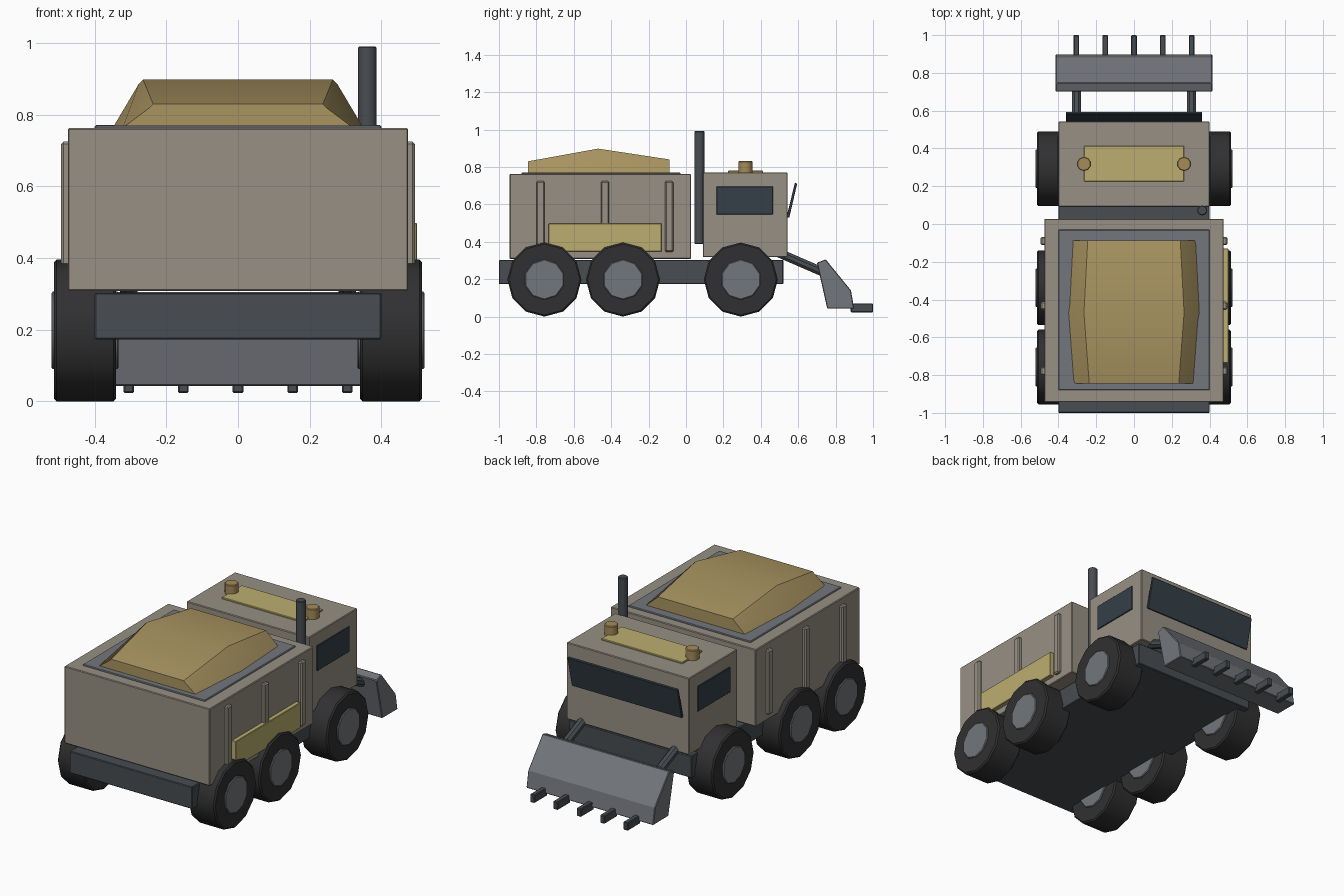
import bpy, bmesh
from math import radians, pi
from mathutils import Vector, Matrix

if "Cube" in bpy.data.objects:
    bpy.data.objects.remove(bpy.data.objects["Cube"])


def material(name, rgb):
    m = bpy.data.materials.new(name)
    m.diffuse_color = (*rgb, 1)
    m.use_nodes = True
    m.node_tree.nodes["Principled BSDF"].inputs["Base Color"].default_value = m.diffuse_color
    return m


PAINT = material("taupe_paint", (0.31, 0.28, 0.23))
DARK = material("dark_steel", (0.065, 0.075, 0.085))
STEEL = material("grey_steel", (0.17, 0.18, 0.20))
RUBBER = material("rubber", (0.03, 0.03, 0.032))
GLASS = material("glass", (0.035, 0.05, 0.065))
YELLOW = material("yellow_panel", (0.50, 0.42, 0.16))
SAND = material("sand", (0.40, 0.30, 0.12))
AMBER = material("amber", (0.38, 0.26, 0.10))


def finish(name, bm, mat, bevel=0.0, smooth=False):
    bmesh.ops.recalc_face_normals(bm, faces=bm.faces)
    me = bpy.data.meshes.new(name)
    bm.to_mesh(me)
    bm.free()
    me.materials.append(mat)
    if smooth:
        for p in me.polygons:
            p.use_smooth = True
        me.set_sharp_from_angle(angle=radians(40))
    ob = bpy.data.objects.new(name, me)
    bpy.context.collection.objects.link(ob)
    if bevel:
        b = ob.modifiers.new("bevel", 'BEVEL')
        b.width = bevel
        b.segments = 1
        b.limit_method = 'ANGLE'
        b.angle_limit = radians(50)
    return ob


def box(name, x, y, z, mat, bevel=0.004):
    bm = bmesh.new()
    lo, hi = Vector((x[0], y[0], z[0])), Vector((x[1], y[1], z[1]))
    bmesh.ops.create_cube(bm, size=1, matrix=Matrix.Translation((lo + hi) / 2)
                          @ Matrix.Diagonal((*(hi - lo), 1)))
    return finish(name, bm, mat, bevel)


def rod(name, a, b, r, sides, mat, bevel=0.0, spin=0.0):
    a, b = Vector(a), Vector(b)
    d = b - a
    bm = bmesh.new()
    m = (Matrix.Translation((a + b) / 2) @ d.to_track_quat('Z', 'Y').to_matrix().to_4x4()
         @ Matrix.Rotation(spin, 4, 'Z'))
    bmesh.ops.create_cone(bm, cap_ends=True, segments=sides, radius1=r, radius2=r,
                          depth=d.length, matrix=m)
    return finish(name, bm, mat, bevel, True)


def loft(name, rings, mat, bevel=0.0, smooth=False):
    bm = bmesh.new()
    rows = [[bm.verts.new(p) for p in ring] for ring in rings]
    n = len(rows[0])
    for p, q in zip(rows, rows[1:]):
        for i in range(n):
            j = (i + 1) % n
            bm.faces.new((p[i], p[j], q[j], q[i]))
    bm.faces.new(rows[0])
    bm.faces.new(rows[-1])
    return finish(name, bm, mat, bevel, smooth)


def extrude_x(name, profile, half, mat, bevel=0.004):
    return loft(name, [[(x, y, z) for y, z in profile] for x in (-half, half)], mat, bevel)


# Chassis, load box and cab
box("chassis", (-0.40, 0.40), (-1.0, 0.52), (0.175, 0.305), DARK)
box("load_box", (-0.475, 0.475), (-0.943, 0.027), (0.31, 0.765), PAINT)
box("load_bed", (-0.40, 0.40), (-0.88, -0.03), (0.74, 0.772), STEEL)
box("cab", (-0.40, 0.40), (0.09, 0.543), (0.32, 0.773), PAINT)

# Sand heap: lofted trapezoid sections with the peak in the middle
heap = []
for y, base, top, z in ((-0.845, 0.322, 0.237, 0.832), (-0.47, 0.35, 0.265, 0.90),
                        (-0.088, 0.33, 0.245, 0.842)):
    shoulder = z - 0.012
    heap.append([(-base, y, 0.765), (-top - 0.012, y, shoulder), (-top, y, z),
                 (top, y, z), (top + 0.012, y, shoulder), (base, y, 0.765)])
loft("sand_heap", heap, SAND, 0, True)

# Windscreen leaning forward, roof panel and side panel
extrude_x("windscreen", [(0.538, 0.535), (0.552, 0.53), (0.594, 0.712), (0.582, 0.717)],
          0.36, GLASS, 0.002)
box("roof_panel", (-0.265, 0.265), (0.225, 0.413), (0.76, 0.782), YELLOW, 0.003)
box("side_panel", (0.47, 0.50), (-0.735, -0.13), (0.35, 0.50), YELLOW, 0.003)

# Exhaust
rod("exhaust", (0.361, 0.072, 0.39), (0.361, 0.072, 0.993), 0.027, 10, DARK, 0.004)

for side, s in (("left", -1), ("right", 1)):
    # Side window, beacon and loader arm
    box(f"{side}_window", sorted((s * 0.39, s * 0.405)), (0.162, 0.465), (0.548, 0.698),
        GLASS, 0.003)
    rod(f"{side}_beacon", (s * 0.265, 0.318, 0.765), (s * 0.265, 0.318, 0.833), 0.038, 10,
        AMBER, 0.004)
    rod(f"{side}_loader_arm", (s * 0.305, 0.49, 0.345), (s * 0.305, 0.76, 0.228), 0.026, 8,
        DARK, 0, pi / 8)
    # Load box ribs
    for i, y in enumerate((-0.778, -0.433, -0.09)):
        box(f"{side}_rib_{i + 1}", sorted((s * 0.465, s * 0.494)), (y - 0.022, y + 0.022),
            (0.347, 0.727), PAINT, 0.007)
    # Wheels with hubs
    for i, y in enumerate((-0.757, -0.337, 0.293)):
        rod(f"{side}_tyre_{i + 1}", (s * 0.34, y, 0.2), (s * 0.514, y, 0.2), 0.198, 12,
            RUBBER, 0.008)
        rod(f"{side}_hub_{i + 1}", (s * 0.333, y, 0.2), (s * 0.521, y, 0.2), 0.108, 10,
            STEEL, 0.004)

# Loader bucket and teeth
extrude_x("bucket", [(0.70, 0.29), (0.747, 0.308), (0.882, 0.142), (0.899, 0.045),
                     (0.755, 0.045)], 0.415, STEEL)
for i in range(5):
    x = (i - 2) * 0.1525
    box(f"bucket_tooth_{i + 1}", (x - 0.015, x + 0.015), (0.88, 1.0), (0.025, 0.073), DARK)

# Stand the model exactly on the ground
for ob in bpy.context.collection.objects:
    ob.location.z -= 0.002
